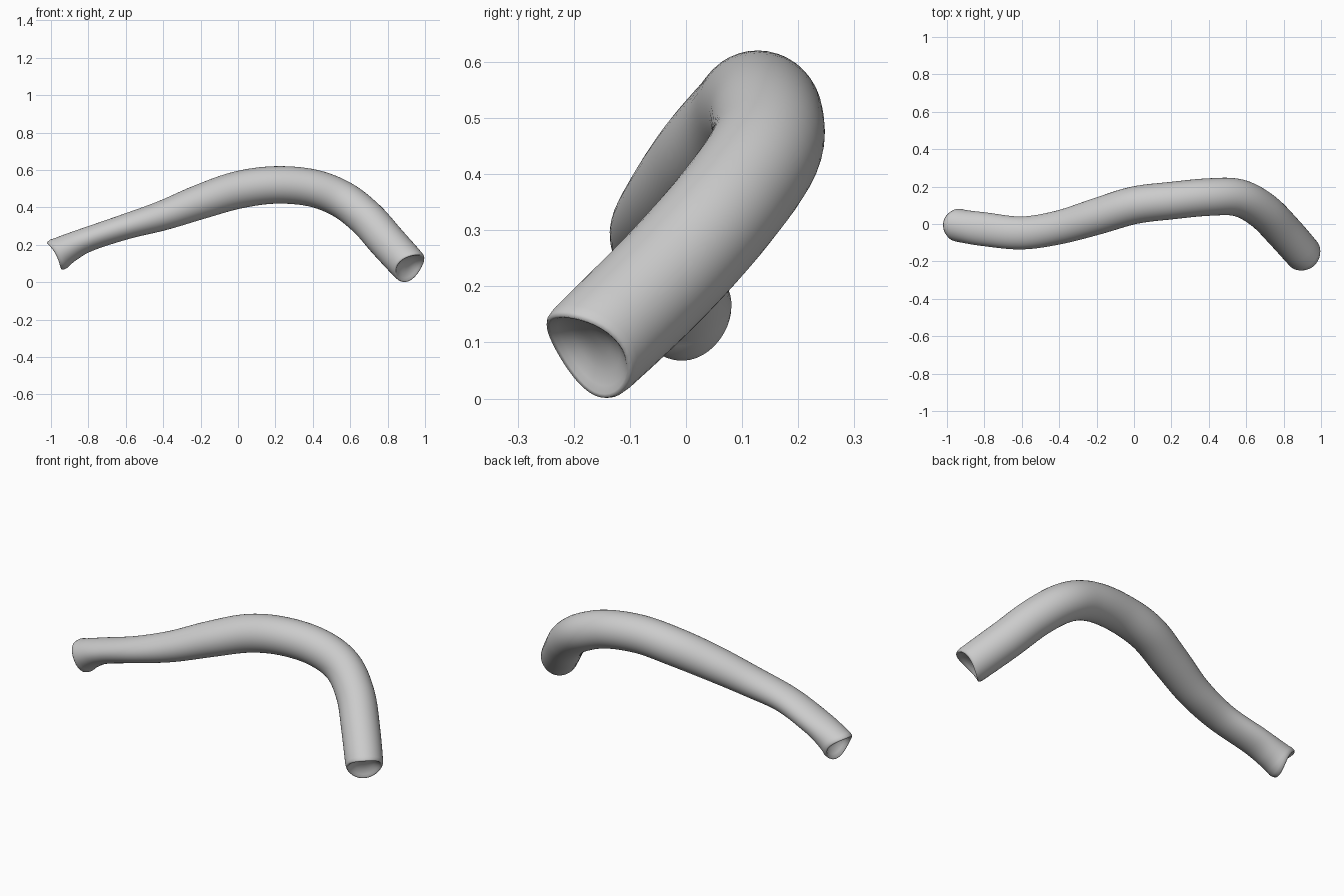
import bpy, bmesh, math
from mathutils import Vector

if "Cube" in bpy.data.objects:
    bpy.data.objects.remove(bpy.data.objects["Cube"])

# Stations along the tube: x, y, z, half width (horizontal), half height
stations = [
    (-0.970, 0.000, 0.145, 0.088, 0.089),
    (-0.900, -0.014, 0.185, 0.088, 0.076),
    (-0.800, -0.028, 0.230, 0.090, 0.066),
    (-0.600, -0.048, 0.297, 0.088, 0.068),
    (-0.400, -0.018, 0.357, 0.090, 0.080),
    (-0.200, 0.040, 0.430, 0.097, 0.093),
    (0.000, 0.100, 0.493, 0.100, 0.100),
    (0.200, 0.125, 0.520, 0.100, 0.100),
    (0.400, 0.144, 0.503, 0.100, 0.100),
    (0.560, 0.140, 0.440, 0.100, 0.100),
    (0.690, 0.070, 0.338, 0.100, 0.100),
    (0.800, -0.040, 0.214, 0.100, 0.100),
    (0.922, -0.178, 0.080, 0.098, 0.098),
]
SIDES, STEPS = 40, 6
UP = Vector((0, 0, 1))


def spline(t):
    """Catmull-Rom through the stations."""
    i = min(int(t), len(stations) - 2)
    f = t - i
    p1, p2 = Vector(stations[i]), Vector(stations[i + 1])
    p0 = Vector(stations[i - 1]) if i > 0 else 2 * p1 - p2
    p3 = Vector(stations[i + 2]) if i + 2 < len(stations) else 2 * p2 - p1
    return 0.5 * (2 * p1 + (p2 - p0) * f + (2 * p0 - 5 * p1 + 4 * p2 - p3) * f ** 2
                  + (3 * p1 - p0 - 3 * p2 + p3) * f ** 3)


last = len(stations) - 1


def frame(t):
    a, b = spline(max(t - 0.02, 0)), spline(min(t + 0.02, last))
    tan = Vector((b - a)[:3]).normalized()
    side = tan.cross(UP).normalized()
    return spline(t), tan, side, side.cross(tan)


bm = bmesh.new()


def ring(t, scale=1.0, push=0.0, saddle=0.0):
    s, tan, side, up = frame(t)
    out = []
    for k in range(SIDES):
        a = 2 * math.pi * k / SIDES
        offset = push - saddle * math.cos(2 * a)
        out.append(bm.verts.new(Vector(s[:3]) + tan * offset
                                + scale * (side * s[3] * math.cos(a) + up * s[4] * math.sin(a))))
    return out


# Rounded lip and dished end: radius factor, distance outward, saddle share
lip = [(0.995, -0.022, 0.7), (0.97, -0.007, 1), (0.92, 0.0, 1), (0.86, -0.003, 1),
       (0.76, -0.35, 0.8), (0.55, -0.75, 0.5), (0.3, -0.95, 0.2), (0.1, -1.0, 0.0)]


def end_rings(t, sign, depth, saddle):
    return [ring(t, r, sign * (d * depth if d < -0.1 else d), sign * saddle * s) for r, d, s in lip]


# Tube body plus both dished ends
left = end_rings(0, -1, 0.06, 0.012)
right = end_rings(last, 1, 0.035, 0.010)
n = last * STEPS
body = [ring(i / STEPS) for i in range(n + 1) if 3 <= i <= n - 2]
rings = left[::-1] + body + right
for a, b in zip(rings, rings[1:]):
    for k in range(SIDES):
        j = (k + 1) % SIDES
        bm.faces.new((a[k], a[j], b[j], b[k]))
bm.faces.new(rings[0])
bm.faces.new(rings[-1])
bmesh.ops.recalc_face_normals(bm, faces=bm.faces)
for f in bm.faces:
    f.smooth = True

mesh = bpy.data.meshes.new("bent_tube")
bm.to_mesh(mesh)
bm.free()
tube = bpy.data.objects.new("bent_tube", mesh)
bpy.context.collection.objects.link(tube)
